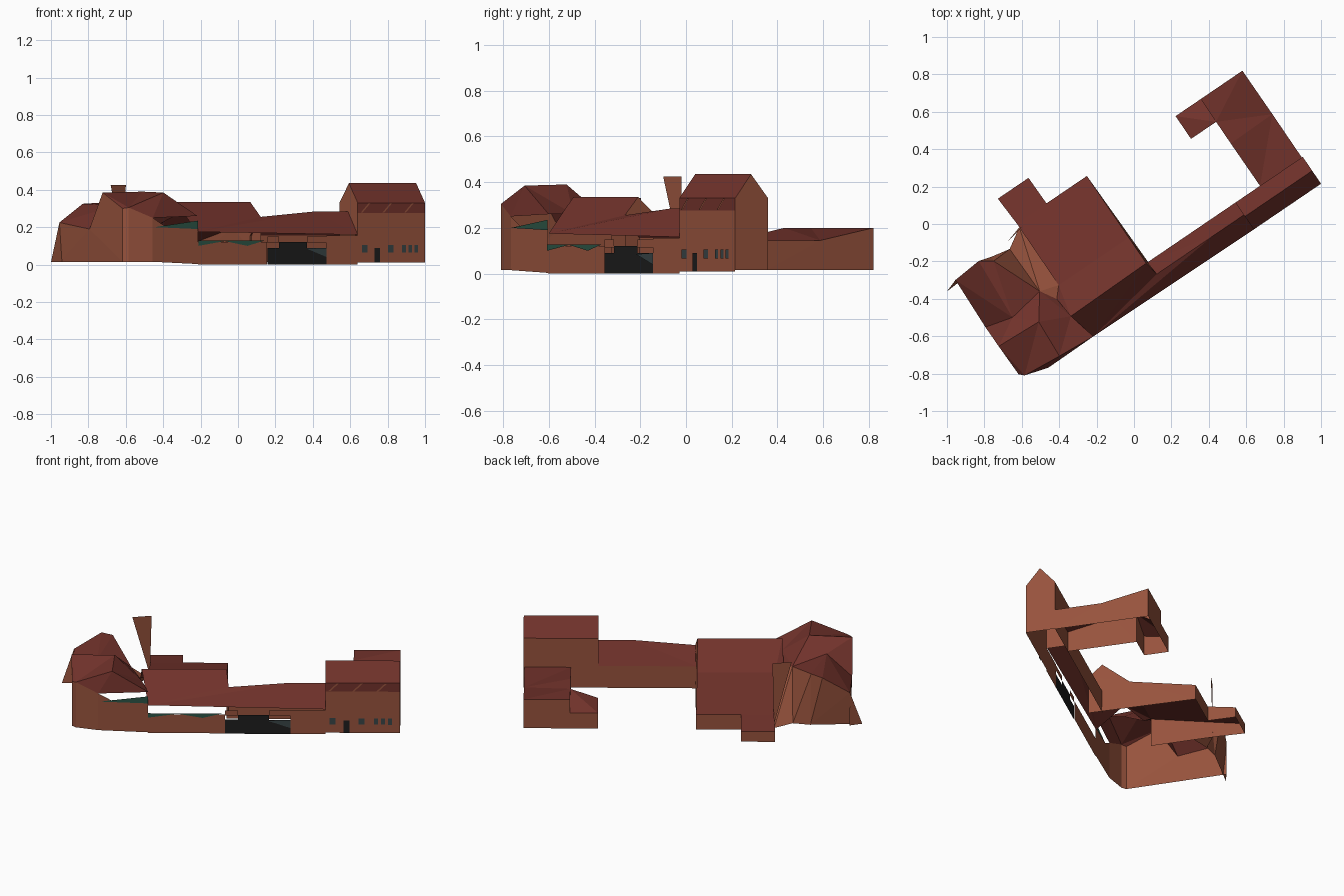
import bpy, bmesh, math
from mathutils import Matrix

if "Cube" in bpy.data.objects:
    bpy.data.objects.remove(bpy.data.objects["Cube"])

# The building is laid out along its own axes (s along the facade, t to the rear), then turned.
TURN = Matrix.Rotation(math.radians(34.2), 4, 'Z')


def material(name, colour):
    m = bpy.data.materials.new(name)
    m.diffuse_color = (*colour, 1)
    m.use_nodes = True
    m.node_tree.nodes["Principled BSDF"].inputs["Base Color"].default_value = m.diffuse_color
    return m


ROOF = material("red_roof", (0.165, 0.032, 0.024))
WALL = material("brown_brick", (0.31, 0.086, 0.046))
GREEN = material("dark_green", (0.025, 0.09, 0.06))
BLACK = material("black_gate", (0.012, 0.012, 0.012))
GLASS = material("slate_glass", (0.04, 0.058, 0.062))


def sheets(name, mat, polys):
    """Open surfaces made of a few flat polygons."""
    bm = bmesh.new()
    for p in polys:
        bm.faces.new([bm.verts.new(TURN @ Matrix.Translation(v).to_translation()) for v in p])
    bmesh.ops.remove_doubles(bm, verts=bm.verts[:], dist=0.0005)
    bmesh.ops.recalc_face_normals(bm, faces=bm.faces[:])
    bmesh.ops.triangulate(bm, faces=bm.faces[:])
    mesh = bpy.data.meshes.new(name)
    bm.to_mesh(mesh)
    bm.free()
    mesh.materials.append(mat)
    ob = bpy.data.objects.new(name, mesh)
    bpy.context.collection.objects.link(ob)
    return ob


def front(s0, s1, z0, z1, t=-0.384):
    """Upright rectangle parallel to the facade."""
    return [(s0, t, z0), (s1, t, z0), (s1, t, z1), (s0, t, z1)]


def under(points, base=0.015):
    """Upright wall below a row of eave points."""
    return [(points[0][0], points[0][1], base)] + list(points) + [(points[-1][0], points[-1][1], base)]


# Tall gabled block on the right
A, B = 0.513, 0.948
FT, RT, BT = -0.384, -0.30, -0.21
gable = lambda s: [(s, FT, 0.33), (s, RT, 0.435), (s, BT, 0.33)]
sheets("tall_block_walls", WALL, [
    under(gable(A), 0.15), under(gable(B)),
    front(A, B, 0.01, 0.22), front(A, B, 0.22, 0.275), front(A, B, 0.015, 0.33, BT)])
ga, gb = gable(A), gable(B)
sheets("tall_block_roof", ROOF, [[ga[i], gb[i], gb[i + 1], ga[i + 1]] for i in (0, 1)])
sheets("tall_block_band", ROOF, [front(A, B, 0.275, 0.33)])
sheets("band_braces", WALL, [
    [(s, -0.388, 0.278), (s + 0.012, -0.388, 0.278), (s + 0.062, -0.388, 0.328), (s + 0.05, -0.388, 0.328)]
    for s in (0.53, 0.67, 0.81)])
sheets("windows", GLASS, [front(s, s + w, 0.065, 0.105, -0.388) for s, w in
                          ((0.537, 0.036), (0.706, 0.036), (0.797, 0.024), (0.838, 0.024), (0.877, 0.024))])
sheets("door", BLACK, [front(0.62, 0.655, 0.01, 0.09, -0.388)])

# Rear wing with its short return
o1, o2, o3 = (0.942, BT, 0.145), (0.942, 0.07, 0.145), (0.94, 0.352, 0.20)
i1, i2, i3, i4 = (0.672, BT, 0.145), (0.67, 0.065, 0.20), (0.67, 0.205, 0.20), (0.67, 0.352, 0.20)
r1, r2, r3 = (0.508, 0.205, 0.143), (0.508, 0.352, 0.115), (0.67, 0.352, 0.115)
sheets("wing_roof", ROOF, [[o1, o2, i2, i1], [o2, o3, i4, i3, i2]])
sheets("return_roof", ROOF, [[i3, r1, r2], [i3, r2, r3]])
sheets("wing_walls", WALL, [under([o1, o2, o3]), under([i1, i2, i3]), under([o3, i4]),
                            under([i3, r1]), under([r1, r2]), under([r2, r3]), [i3, i4, r3]])

# Middle range between the tall block and the large left block
m_eave_l, m_eave_r = (-0.517, -0.375, 0.175), (A, -0.384, 0.16)
m1, m2, m3 = (-0.05, -0.29, 0.255), (0.31, -0.29, 0.285), (A, -0.29, 0.285)
b1, b2 = (-0.064, BT, 0.155), (A, BT, 0.155)
top_r, top_l = (-0.064, BT, 0.335), (-0.557, -0.218, 0.335)
sheets("middle_roof", ROOF, [[m_eave_l, m2, m1], [m_eave_l, m_eave_r, m2], [m_eave_r, m3, m2],
                             [m1, m2, b1], [m2, m3, b2, b1], [m_eave_l, m1, top_r, top_l]])
sheets("middle_rear_wall", WALL, [under([b1, b2])])

# Large left block, its long rear slope and small extension
k_r, k_l = (-0.064, -0.044, 0.195), (-0.517, -0.044, 0.195)
e_r, e_m, e_l = (-0.064, 0.354, 0.11), (-0.325, 0.354, 0.11), (-0.517, 0.354, 0.11)
x_r, x_l = (-0.328, 0.521, 0.08), (-0.526, 0.521, 0.08)
sheets("large_rear_roof", ROOF, [[top_l, top_r, k_r, k_l], [k_l, k_r, e_r, e_m, e_l], [e_l, e_m, x_r, x_l]])
sheets("large_block_walls", WALL, [under([m1, top_r, k_r, e_r]), under([e_r, e_m]), under([e_m, x_r]),
                                   under([x_r, x_l]), under([x_l, e_l]), under([e_l, k_l])])

# Left house: cross-gabled front roof and a lower roof behind it
c0, c1 = (-0.962, -0.318, 0.30), (-0.939, -0.341, 0.305)
c2, c3 = (-0.808, -0.378, 0.25), (-0.517, -0.375, 0.26)
apex_f, apex_l, hub = (-0.727, -0.360, 0.385), (-0.966, -0.134, 0.385), (-0.715, -0.146, 0.39)
valley, dip, p1 = (-0.967, -0.01, 0.19), (-0.818, -0.048, 0.317), (-0.958, 0.289, 0.225)
ridge_a, ridge_b = (-0.798, 0.303, 0.325), (-0.732, 0.258, 0.33)
inner, side, gutter = (-0.619, -0.014, 0.25), (-0.557, -0.218, 0.26), (-0.567, -0.10, 0.22)
foot, corner = (-1.029, 0.264, 0.015), (-0.517, 0.33, 0.015)
foot_b, foot_c = (-0.727, 0.283, 0.015), (-0.625, 0.263, 0.015)
sheets("left_house_roof", ROOF, [
    [c1, c2, apex_f], [c2, c3, apex_f], [c0, c1, hub, apex_l], [c1, apex_f, hub],
    [apex_l, hub, dip], [apex_l, dip, valley], [apex_f, c3, side], [apex_f, side, hub],
    [side, inner, hub], [hub, inner, dip],
    [p1, valley, dip, ridge_a], [ridge_a, dip, ridge_b], [dip, inner, ridge_b],
    [side, inner, gutter], [gutter, k_l, top_l]])
sheets("left_house_walls", WALL, [
    [(-0.955, 0.289, 0.015), p1, valley, apex_l, c0, (-0.962, -0.318, 0.015)],
    under([c0, c1]), under([c1, c2]),
    [foot, p1, (-0.955, 0.289, 0.015)], [foot, p1, ridge_a, ridge_b, foot_b],
    [ridge_b, inner, foot_c, foot_b], [inner, corner, foot_c], [inner, gutter, k_l, corner]])

# Flat tapering chimney
sheets("chimney", WALL, [[(-0.619, 0.30, 0.425), (-0.507, 0.321, 0.425), (-0.517, 0.33, 0.04)]])

# Street facade under the eaves
sheets("facade_walls", WALL, [
    [(-0.808, -0.378, 0.015), (-0.517, -0.378, 0.003), (-0.517, -0.378, 0.195),
     (-0.72, -0.378, 0.20), (-0.808, -0.378, 0.25)],
    front(-0.517, -0.07, 0, 0.12, -0.38), front(0.31, A, 0, 0.115), front(0.31, A, 0.115, 0.155),
    front(-0.07, 0.005, 0.115, 0.15), front(0.186, 0.31, 0.115, 0.15)])
sheets("green_signs", GREEN, [
    [(-0.80, -0.382, 0.20), (-0.517, -0.382, 0.19), (-0.517, -0.382, 0.235)],
    [(-0.517, -0.384, 0.10), (-0.33, -0.384, 0.128), (-0.517, -0.384, 0.128)],
    [(-0.36, -0.384, 0.128), (-0.20, -0.384, 0.10), (-0.09, -0.384, 0.128)]])
sheets("gates", BLACK, [front(-0.07, 0.31, 0, 0.09), front(0.005, 0.186, 0.09, 0.12)])
sheets("gate_glass", GLASS, [[(0.18, -0.388, 0.085), (0.31, -0.388, 0.04), (0.31, -0.388, 0.09)]])
